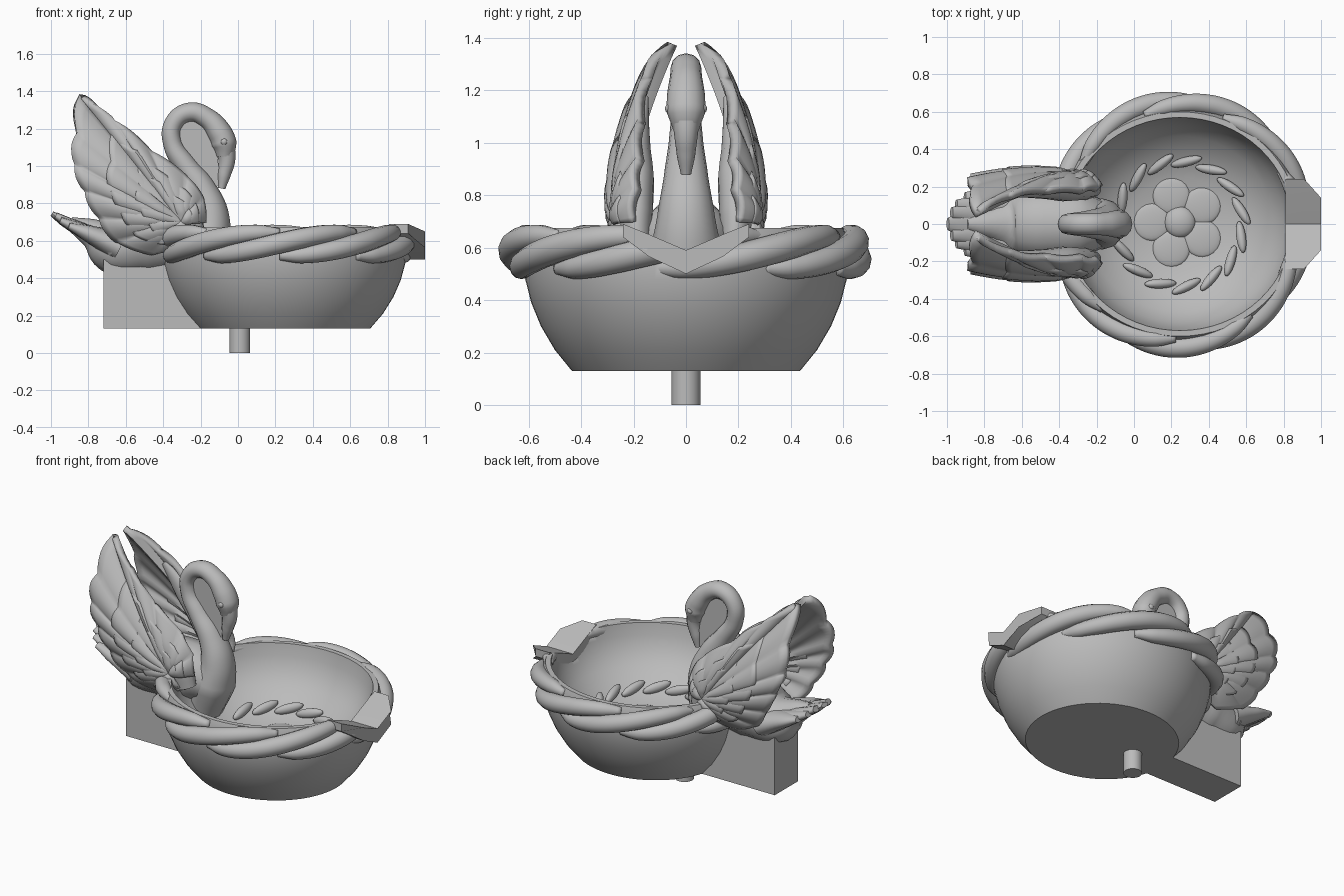
import bpy, bmesh
from math import sin, cos, pi, radians
from mathutils import Vector, Matrix

cube = bpy.data.objects.get("Cube")
if cube:
    bpy.data.objects.remove(cube)

stone = bpy.data.materials.new("grey stone")
stone.use_nodes = True
stone.diffuse_color = (0.5, 0.5, 0.5, 1)
stone.node_tree.nodes["Principled BSDF"].inputs["Base Color"].default_value = (0.5, 0.5, 0.5, 1)
CX = 0.245  # bowl centre along x


def activate(ob):
    bpy.ops.object.select_all(action="DESELECT")
    ob.select_set(True)
    bpy.context.view_layer.objects.active = ob


def finish(ob, angle=40):
    ob.data.materials.clear()
    ob.data.materials.append(stone)
    activate(ob)
    bpy.ops.object.shade_smooth_by_angle(angle=radians(angle))
    return ob


def from_bmesh(name, bm, angle=40):
    bmesh.ops.recalc_face_normals(bm, faces=bm.faces)
    mesh = bpy.data.meshes.new(name)
    bm.to_mesh(mesh)
    bm.free()
    ob = bpy.data.objects.new(name, mesh)
    bpy.context.collection.objects.link(ob)
    return finish(ob, angle)


def mirror(ob):
    mod = ob.modifiers.new("mirror", "MIRROR")
    mod.use_axis = (False, True, False)
    return ob


def prism(name, points, direction):
    bm = bmesh.new()
    face = bm.faces.new([bm.verts.new(p) for p in points])
    ext = bmesh.ops.extrude_face_region(bm, geom=[face])["geom"]
    bmesh.ops.translate(bm, vec=direction, verts=[v for v in ext if isinstance(v, bmesh.types.BMVert)])
    return from_bmesh(name, bm, 20)


def ellipsoid(name, centre, radii, turn=0.0, tilt=0.0):
    bm = bmesh.new()
    m = (Matrix.Translation(centre) @ Matrix.Rotation(turn, 4, "Z") @ Matrix.Rotation(tilt, 4, "Y")
         @ Matrix.Diagonal((*radii, 1)))
    bmesh.ops.create_uvsphere(bm, u_segments=20, v_segments=12, radius=1, matrix=m)
    return from_bmesh(name, bm, 60)


def tube(name, points, radii, flat=1.0):
    """Smooth tapered tube, optionally flattened or widened across y."""
    cu = bpy.data.curves.new(name, "CURVE")
    cu.dimensions = "3D"
    cu.bevel_depth, cu.bevel_resolution, cu.resolution_u = 1.0, 4, 6
    cu.use_fill_caps = True
    sp = cu.splines.new("BEZIER")
    sp.bezier_points.add(len(points) - 1)
    for bp, p, r in zip(sp.bezier_points, points, radii):
        bp.co, bp.radius = (p[0], p[1] / flat, p[2]), r
        bp.handle_left_type = bp.handle_right_type = "AUTO"
    ob = bpy.data.objects.new(name, cu)
    bpy.context.collection.objects.link(ob)
    ob.scale.y = flat
    activate(ob)
    bpy.ops.object.convert(target="MESH")
    ob = bpy.context.object
    bpy.ops.object.transform_apply(location=False, rotation=False, scale=True)
    return finish(ob, 60)


# Bowl: one turned profile, outside then inside
profile = [(0, .13), (.435, .13), (.5, .21), (.553, .3), (.59, .39), (.613, .48), (.62, .62),
           (.6, .675), (.57, .675), (.556, .6), (.525, .52), (.47, .445), (.38, .375), (.25, .31), (0, .29)]
bm = bmesh.new()
ring = [bm.verts.new((r, 0, z)) for r, z in profile]
edges = [bm.edges.new(pair) for pair in zip(ring, ring[1:])]
bmesh.ops.spin(bm, geom=ring + edges, cent=(0, 0, 0), axis=(0, 0, 1), angle=2 * pi, steps=64)
bmesh.ops.remove_doubles(bm, verts=bm.verts, dist=1e-4)
bmesh.ops.transform(bm, matrix=Matrix.Translation((CX, 0, 0)) @ Matrix.Diagonal((1.06, 1, 1, 1)), verts=bm.verts)
rim_parts = [from_bmesh("bowl", bm)]

# Rope rim: overlapping strands, each climbing round the outside of the rim
for k in range(9):
    path, widths = [], []
    for i in range(9):
        t = i / 8
        a = radians(-92 + 40 * k + 80 * t)
        roll = radians(-95 + 200 * t)
        r = .62 + .04 * cos(roll)
        path.append((CX + r * cos(a), r * sin(a), .582 + .062 * sin(roll)))
        widths.append(.025 + .031 * max(0, sin(pi * t)) ** .5)
    rim_parts.append(tube("rope_strand", path, widths))

# Notch through the rim above the pouring lip
notch = prism("notch_cutter", [(.8, y, z) for y, z in
                               [(-.235, .688), (0, .59), (.235, .688), (.235, .9), (-.235, .9)]], (.3, 0, 0))
notch.hide_render = True
for part in rim_parts:
    cut = part.modifiers.new("notch", "BOOLEAN")
    cut.operation, cut.object = "DIFFERENCE", notch
    activate(part)
    bpy.ops.object.modifier_apply(modifier=cut.name)
bpy.data.objects.remove(notch)

# Pouring lip: a folded plate with its outer corners cut off
lip = [(-.24, .69), (-.14, .65), (0, .59), (.14, .65), (.24, .69), (.24, .64), (.14, .565), (0, .5),
       (-.14, .565), (-.24, .64)]
spout = prism("pouring_lip", [(.81, y, z) for y, z in lip], (.19, 0, 0))
for v in spout.data.vertices:
    if v.co.x > .9 and abs(v.co.y) > .2:
        v.co.x = .91

# Drain pipe and support block
bm = bmesh.new()
bmesh.ops.create_cone(bm, cap_ends=True, segments=32, radius1=.055, radius2=.055, depth=.16,
                      matrix=Matrix.Translation((.01, 0, .08)))
from_bmesh("drain_pipe", bm)
prism("support_block", [(x, -.12, z) for x, z in
                        [(-.72, .13), (-.18, .13), (-.33, .4), (-.36, .5), (-.72, .5)]], (0, .24, 0))

# Flower and swirl of leaves on the bowl floor
ellipsoid("flower_centre", (CX, .01, .3), (.085, .085, .045))
for i in range(5):
    a = pi + i * 2 * pi / 5
    ellipsoid("flower_petal", (CX + .15 * cos(a), .01 + .15 * sin(a), .303), (.1, .1, .018))
for i in range(15):
    a = 2 * pi * (i + .5) / 15
    if abs(a - pi) > .3:
        ellipsoid("floor_leaf", (CX + .335 * cos(a), .335 * sin(a), .37), (.088, .026, .03),
                  a - pi / 2 + radians(20), radians(-14))

# Swan body, neck, head and beak
tube("swan_body", [(-.16, 0, .58), (-.3, 0, .61), (-.5, 0, .6), (-.66, 0, .575), (-.78, 0, .64), (-.9, 0, .695)],
     [.12, .18, .19, .16, .08, .035], flat=1.05)
tube("swan_neck", [(-.23, 0, .4), (-.17, 0, .58), (-.145, 0, .72), (-.19, 0, .87), (-.28, 0, 1.0),
                   (-.35, 0, 1.12), (-.345, 0, 1.225), (-.26, 0, 1.287), (-.165, 0, 1.255),
                   (-.1, 0, 1.18), (-.075, 0, 1.12), (-.07, 0, 1.05)],
     [.1, .125, .1, .077, .06, .05, .05, .052, .055, .066, .068, .045], flat=1.1)
tube("swan_beak", [(-.07, 0, 1.1), (-.06, 0, 1.03), (-.075, 0, .95), (-.088, 0, .88)],
     [.055, .045, .035, .02])
prism("neck_web", [(x, -.012, z) for x, z in [(-.18, .86), (-.3, 1.04), (-.35, 1.18), (-.25, 1.28),
                                            (-.13, 1.2), (-.09, .9)]], (0, .024, 0))
mirror(ellipsoid("swan_eye", (-.075, .066, 1.13), (.018, .014, .018)))

# Tail feathers, a blunt fan
tube("tail_feather_middle", [(-.66, 0, .56), (-.82, 0, .65), (-.93, 0, .705), (-.995, 0, .745)],
     [.08, .045, .028, .014], flat=2.4)
for y, x, z in [(.06, -.975, .735), (.1, -.95, .71), (.14, -.905, .68)]:
    mirror(tube("tail_feather", [(-.64, y * .5, .57), (-.8, y * .85, .64), (x, y, z)],
                [.08, .045, .018], flat=1.7))

# Wings: outline from the shoulder up to the tip and round the feather ends (x, y, z)
outline = [Vector(p) for p in [
    (-.18, .19, .7), (-.19, .18, .83), (-.28, .17, .95), (-.49, .165, 1.1), (-.69, .14, 1.28),
    (-.87, .045, 1.405), (-.885, .19, 1.19), (-.895, .23, 1.02), (-.84, .24, .88), (-.76, .225, .73),
    (-.67, .19, .6), (-.47, .18, .53), (-.24, .19, .6)]]
PIVOT = Vector((-.3, .235, .7))


def wing_layer(name, reach, lift, feathers):
    bm = bmesh.new()
    cols, rows, spans = 84, 12, len(outline) - 1
    grid = []
    for i in range(cols + 1):
        s = i / cols * spans
        k = min(int(s), spans - 1)
        rim = outline[k].lerp(outline[k + 1], s - k)
        ridge = abs(sin(pi * feathers * i / cols))
        line = []
        for j in range(rows + 1):
            v = j / rows
            p = PIVOT.lerp(rim, v * reach * (0.96 + 0.04 * ridge))
            p.y += lift * (1 - .7 * v) + .035 * sin(pi * v * reach) + .016 * ridge * min(1, 2 * v)
            line.append(bm.verts.new(p))
        grid.append(line)
    for a, b in zip(grid, grid[1:]):
        for j in range(rows):
            bm.faces.new((a[j], a[j + 1], b[j + 1], b[j]))
    bmesh.ops.remove_doubles(bm, verts=bm.verts, dist=1e-4)
    ob = from_bmesh(name, bm, 60)
    solid = ob.modifiers.new("thickness", "SOLIDIFY")
    solid.thickness, solid.offset = .04, 0
    mirror(ob)


wing_layer("wing_long_feathers", 1.0, 0, 12)
wing_layer("wing_middle_feathers", .68, .01, 10)
wing_layer("wing_short_feathers", .42, .02, 8)

# Thick wing roots joining the wings to the body
mirror(tube("wing_root", [(-.25, .185, .6), (-.29, .19, .72), (-.37, .185, .86), (-.5, .18, 1.0), (-.64, .155, 1.17)],
            [.08, .1, .1, .07, .02], flat=.65))
